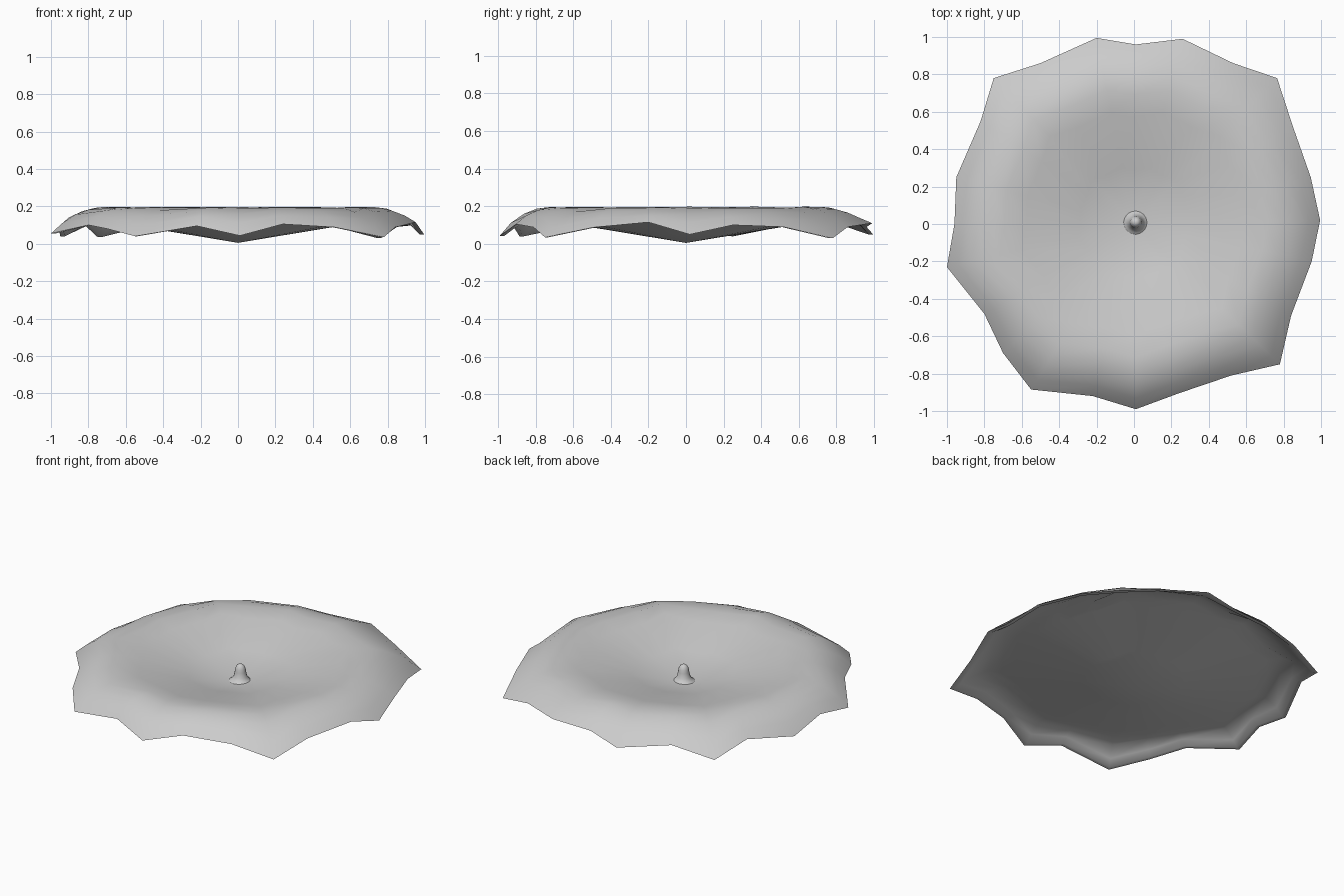
import bpy, bmesh, math

if "Cube" in bpy.data.objects:
    bpy.data.objects.remove(bpy.data.objects["Cube"])

# Wavy rim outline: low tips alternate with higher midpoints
RIM = [
    (0.995, 0.02, .05), (0.945, 0.25, .10), (0.85, 0.52, .09), (0.765, 0.78, .03),
    (0.53, 0.86, .09), (0.26, 0.99, .11), (0.01, 0.96, .09), (-0.20, 0.995, .05),
    (-0.50, 0.86, .095), (-0.75, 0.78, .035), (-0.82, 0.55, .10), (-0.95, 0.25, .04),
    (-0.96, 0.0, .09), (-1.0, -0.23, .055), (-0.80, -0.48, .10), (-0.70, -0.69, .08),
    (-0.55, -0.885, .04), (-0.22, -0.92, .095), (0.01, -0.99, .043), (0.24, -0.905, .105),
    (0.52, -0.81, .088), (0.78, -0.75, .035), (0.84, -0.49, .088), (0.95, -0.20, .115),
]
# Height of the upper surface against radius
TOP = [(0, .04), (.5, .153), (.62, .182), (.72, .198), (.8, .19), (.9, .16), (1.0, .108), (1.1, .05)]


def top_height(r):
    for (a, za), (b, zb) in zip(TOP, TOP[1:]):
        if r <= b:
            return za + (zb - za) * (r - a) / (b - a)
    return TOP[-1][1]


def top_ring(f, w):
    """Ring at fraction f of the rim, its height pulled to the rim height by w."""
    ring = []
    for x, y, z in RIM:
        R = math.hypot(x, y)
        ring.append((x * f, y * f, top_height(R * f) + w * (z - top_height(R))))
    return ring


def bottom_ring(f, w):
    """Shallow underside cone, kept below the upper surface."""
    return [(x * f, y * f, min(.005 + .165 * math.hypot(x, y) * f, t[2] - .018))
            for (x, y, z), t in zip(RIM, top_ring(f, w))]


def make_object(name, rings, start, end):
    """Loft rings of points into a closed smooth shape."""
    bm = bmesh.new()
    loops = [[bm.verts.new(p) for p in ring] for ring in rings]
    n = len(loops[0])
    for a, b in zip(loops, loops[1:]):
        for i in range(n):
            j = (i + 1) % n
            bm.faces.new((a[i], b[i], b[j], a[j]))
    for point, loop in ((start, loops[0]), (end, loops[-1])):
        c = bm.verts.new(point)
        for i in range(n):
            bm.faces.new((c, loop[i], loop[(i + 1) % n]))
    bmesh.ops.recalc_face_normals(bm, faces=bm.faces)
    me = bpy.data.meshes.new(name)
    bm.to_mesh(me)
    bm.free()
    ob = bpy.data.objects.new(name, me)
    bpy.context.collection.objects.link(ob)
    bpy.ops.object.select_all(action='DESELECT')
    ob.select_set(True)
    bpy.context.view_layer.objects.active = ob
    bpy.ops.object.shade_smooth_by_angle(angle=math.radians(60))
    return ob


# Dished body: underside, thin lip, then upper surface back to the centre
STEPS = [(.3, 0), (.6, 0), (.72, 0), (.8, .05), (.87, .17), (.94, .45)]
rings = [bottom_ring(f, w) for f, w in STEPS]
rings.append([(x * .975, y * .975, z) for x, y, z in RIM])
rings.append(list(RIM))
rings += [top_ring(f, w) for f, w in reversed(STEPS)]
make_object("wavy_dish", rings, (0, 0, .005), (0, 0, .04))

# Small rounded knob flaring into the centre of the dish
KNOB = [(.075, .048), (.055, .058), (.04, .08), (.033, .11), (.03, .13), (.022, .147), (.012, .155)]
knob = [[(.01 + r * math.cos(t), .01 + r * math.sin(t), z)
         for t in (i * math.tau / 16 for i in range(16))] for r, z in KNOB]
make_object("centre_knob", knob, (.01, .01, .03), (.01, .01, .157))
